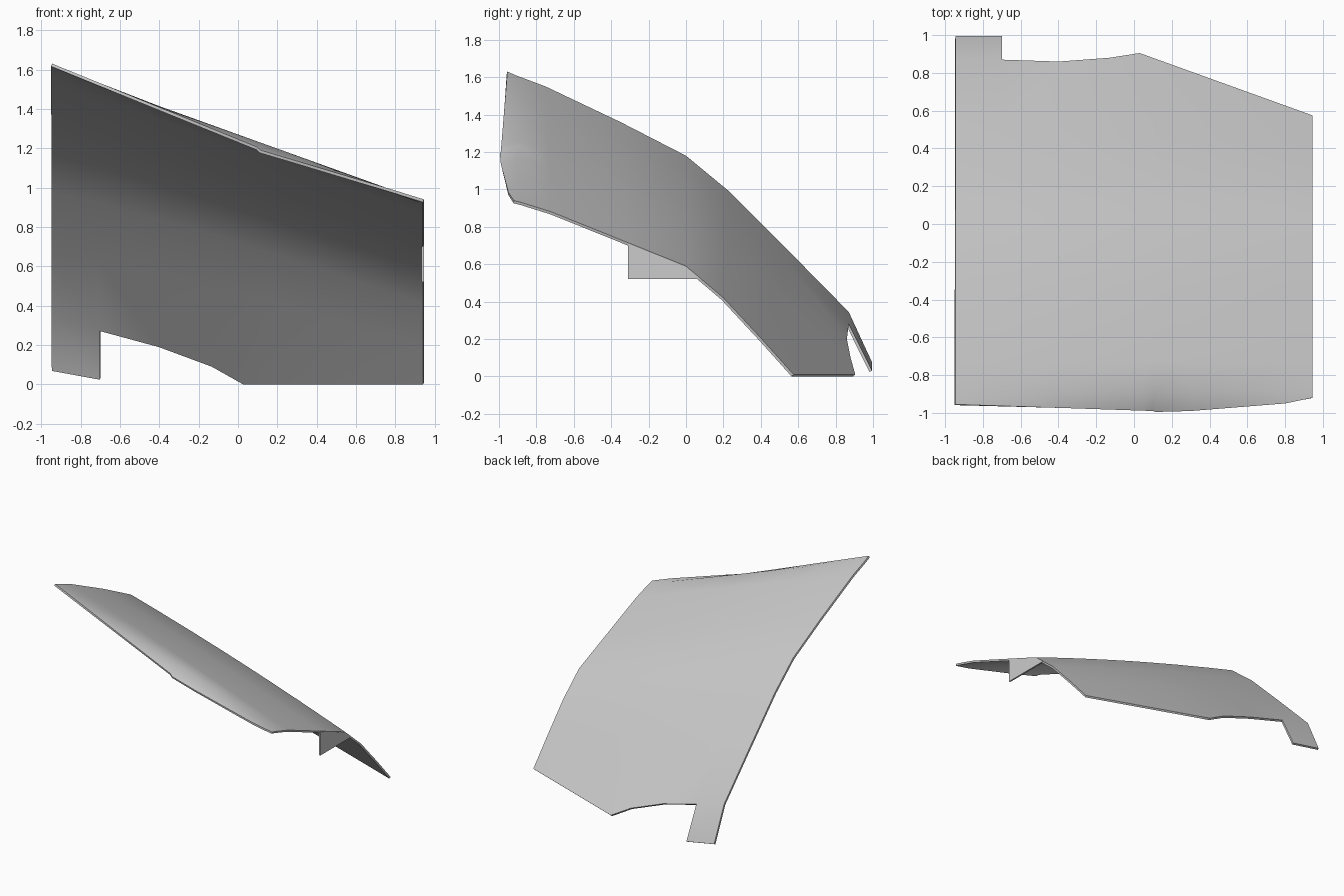
import bpy, bmesh, math

cube = bpy.data.objects.get("Cube")
if cube:
    bpy.data.objects.remove(cube)

grey = bpy.data.materials.new("plain grey")
grey.use_nodes = True
grey.diffuse_color = (0.6, 0.6, 0.6, 1)
grey.node_tree.nodes["Principled BSDF"].inputs["Base Color"].default_value = (0.6, 0.6, 0.6, 1)

HALF = 0.945


def lerp(a, b, t):
    return a + (b - a) * t


def sample(table, x):
    """Interpolate (y, z) along an edge given as (x, y, z) points."""
    for a, b in zip(table, table[1:]):
        if x <= b[0]:
            t = (x - a[0]) / (b[0] - a[0])
            return lerp(a[1], b[1], t), lerp(a[2], b[2], t)
    return table[-1][1:]


def finish(bm, name, thickness, offset):
    bmesh.ops.recalc_face_normals(bm, faces=bm.faces)
    if sum(f.normal.z for f in bm.faces) < -0.001:
        bmesh.ops.reverse_faces(bm, faces=bm.faces)
    mesh = bpy.data.meshes.new(name)
    bm.to_mesh(mesh)
    bm.free()
    mesh.materials.append(grey)
    obj = bpy.data.objects.new(name, mesh)
    bpy.context.collection.objects.link(obj)
    solid = obj.modifiers.new("thickness", "SOLIDIFY")
    solid.thickness = thickness
    solid.offset = offset
    bpy.ops.object.select_all(action="DESELECT")
    obj.select_set(True)
    bpy.context.view_layer.objects.active = obj
    bpy.ops.object.modifier_apply(modifier=solid.name)
    bpy.ops.object.shade_smooth_by_angle(angle=math.radians(50))
    return obj


# Side profiles (y, z) of the curved panel, front to back
high_side = [(-0.91, 1.61), (-0.75, 1.55), (-0.35, 1.36), (0, 1.18), (0.23, 0.99), (0.55, 0.67)]
low_side = [(-0.88, 0.93), (-0.72, 0.88), (-0.31, 0.715), (0, 0.59), (0.2, 0.42), (0.4, 0.205)]

# Front lip and back edge (x, y, z)
lip = [(-HALF, -0.955, 1.63), (0.1, -0.99, 1.205), (0.115, -0.995, 1.19),
       (0.3, -0.99, 1.135), (0.8, -0.95, 0.985), (HALF, -0.92, 0.94)]
back = [(-HALF, 0.87, 0.345), (-0.7, 0.87, 0.28), (-0.4, 0.86, 0.2),
        (-0.13, 0.88, 0.1), (0.03, 0.905, 0.01), (HALF, 0.575, 0.01)]
columns = [-HALF, -0.7, -0.4, -0.13, 0.03, 0.1, 0.115, 0.3, 0.55, 0.8, HALF]

# Curved panel
bm = bmesh.new()
grid = []
for x in columns:
    t = (x + HALF) / (2 * HALF)
    points = [sample(lip, x)]
    for i, (a, b) in enumerate(zip(high_side, low_side)):
        bulge = 0.007 * i * (1 - (x / HALF) ** 2)
        points.append((lerp(a[0], b[0], t), lerp(a[1], b[1], t) + bulge))
    points.append(sample(back, x))
    grid.append([bm.verts.new((x, y, z)) for y, z in points])
for left, right in zip(grid, grid[1:]):
    for j in range(len(left) - 1):
        bm.faces.new((left[j], right[j], right[j + 1], left[j + 1]))

# Rear tab, continuing the first column of the panel
tab = [bm.verts.new((-0.7, 0.995, 0.03)), bm.verts.new((-HALF, 0.995, 0.075))]
bm.faces.new((grid[0][-1], grid[1][-1], tab[0], tab[1]))
finish(bm, "curved_panel", 0.015, -1)

# Hanging flap below the low side edge
bm = bmesh.new()
outline = [(-0.31, 0.71), (-0.31, 0.52), (0.08, 0.52), (0, 0.585)]
bm.faces.new([bm.verts.new((HALF - 0.006, y, z)) for y, z in outline])
finish(bm, "side_flap", 0.012, 0)
